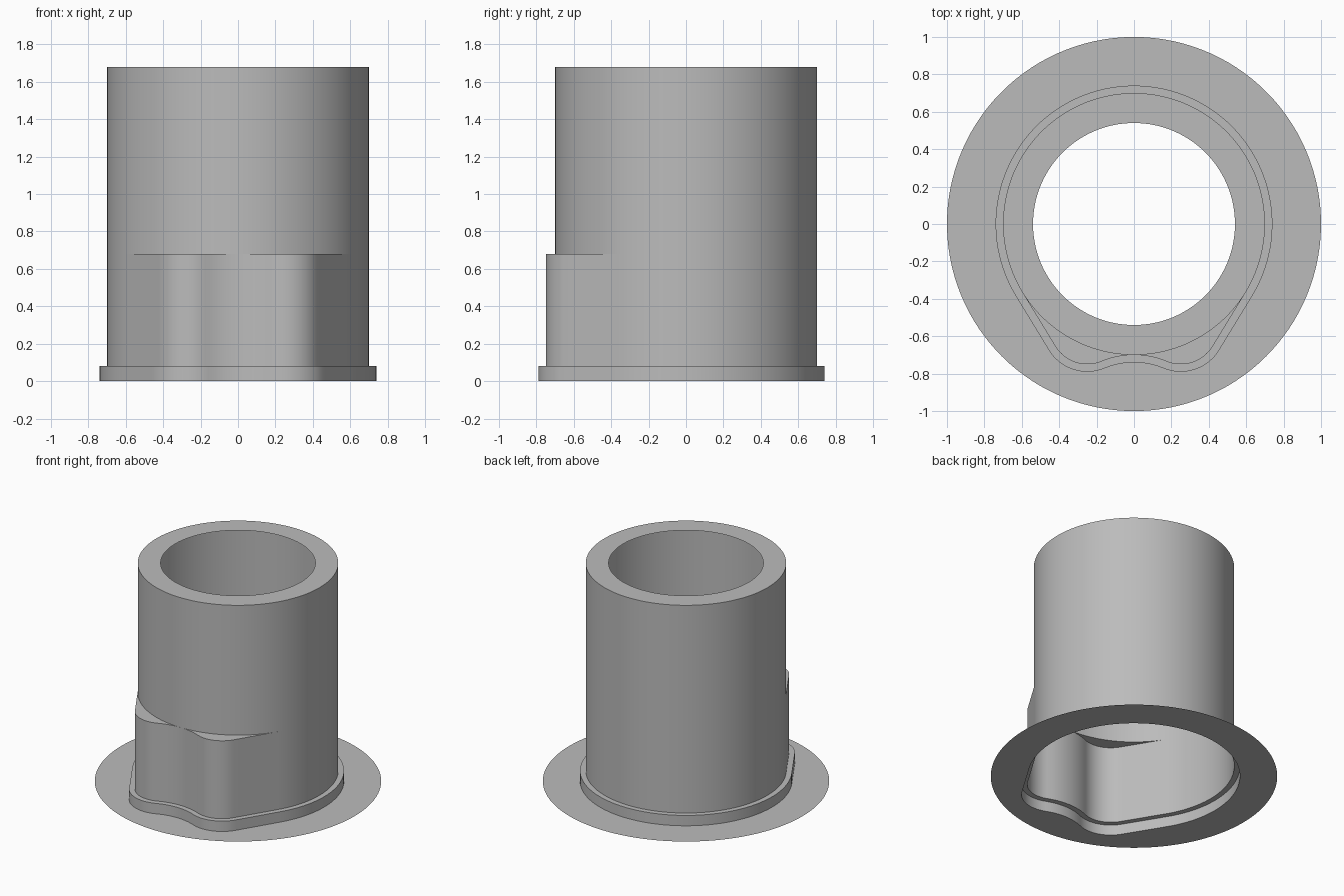
import bpy, bmesh, math
from mathutils import Vector

if "Cube" in bpy.data.objects:
    bpy.data.objects.remove(bpy.data.objects["Cube"], do_unlink=True)

grey = bpy.data.materials.new("plain_grey")
grey.use_nodes = True
colour = (0.5, 0.5, 0.5, 1)
grey.diffuse_color = colour
grey.node_tree.nodes["Principled BSDF"].inputs["Base Color"].default_value = colour

BODY, LOBE, DIP = 0.70, 0.20, 0.45           # arc radii of the outline
LOBE_C = Vector((0.25, -0.55))               # centre of the left lobe
DIP_C = Vector((0, -BODY - DIP))             # centre of the hollow between lobes


def arc(centre, radius, start, end, steps):
    return [centre + radius * Vector((math.cos(a), math.sin(a)))
            for a in (start + (end - start) * i / steps for i in range(steps + 1))]


def outline(offset=0.0):
    """Round body with two front lobes, counter-clockwise from the front centre."""
    to_dip = DIP_C - LOBE_C
    dip_angle = math.atan2(to_dip.y, to_dip.x)
    tangent = math.atan2(LOBE_C.y, LOBE_C.x) + math.acos((BODY - LOBE) / LOBE_C.length)
    half = arc(DIP_C, DIP - offset, math.pi / 2, dip_angle + math.pi, 6)
    half += arc(LOBE_C, LOBE + offset, dip_angle, tangent, 16)[1:]
    main = arc(Vector((0, 0)), BODY + offset, tangent, math.pi / 2, 40)
    half += [half[-1].lerp(main[0], i / 10) for i in range(1, 10)] + main
    return half + [Vector((-p.x, p.y)) for p in half[-2:0:-1]]


def circle(radius):
    return [p.normalized() * radius for p in outline()]


def loft(name, rings):
    """Open shell through a list of (points, height) rings."""
    bm = bmesh.new()
    loops = [[bm.verts.new((p.x, p.y, z)) for p in pts] for pts, z in rings]
    for a, b in zip(loops, loops[1:]):
        for i in range(len(a)):
            j = (i + 1) % len(a)
            bm.faces.new((a[i], a[j], b[j], b[i]))
    bmesh.ops.remove_doubles(bm, verts=bm.verts, dist=0.0005)
    mesh = bpy.data.meshes.new(name)
    bm.to_mesh(mesh)
    bm.free()
    mesh.materials.append(grey)
    obj = bpy.data.objects.new(name, mesh)
    bpy.context.collection.objects.link(obj)
    bpy.ops.object.select_all(action='DESELECT')
    obj.select_set(True)
    bpy.context.view_layer.objects.active = obj
    bpy.ops.object.shade_smooth_by_angle(angle=math.radians(30))
    return obj


COLLAR_Z, LOBE_Z, TOP_Z = 0.08, 0.68, 1.68
body, collar = outline(), outline(0.04)

# Flat base sheet, open inside the collar
loft("base_disc", [(circle(1.0), 0), (collar, 0)])
# Low stepped collar
loft("collar", [(collar, 0), (collar, COLLAR_Z), (body, COLLAR_Z)])
# Lobed lower wall with its ledges
loft("lobed_wall", [(body, COLLAR_Z), (body, LOBE_Z), (circle(BODY), LOBE_Z)])
# Round upper wall and the rim around the opening
loft("upper_tube", [(circle(BODY), LOBE_Z), (circle(BODY), TOP_Z), (circle(0.54), TOP_Z)])
